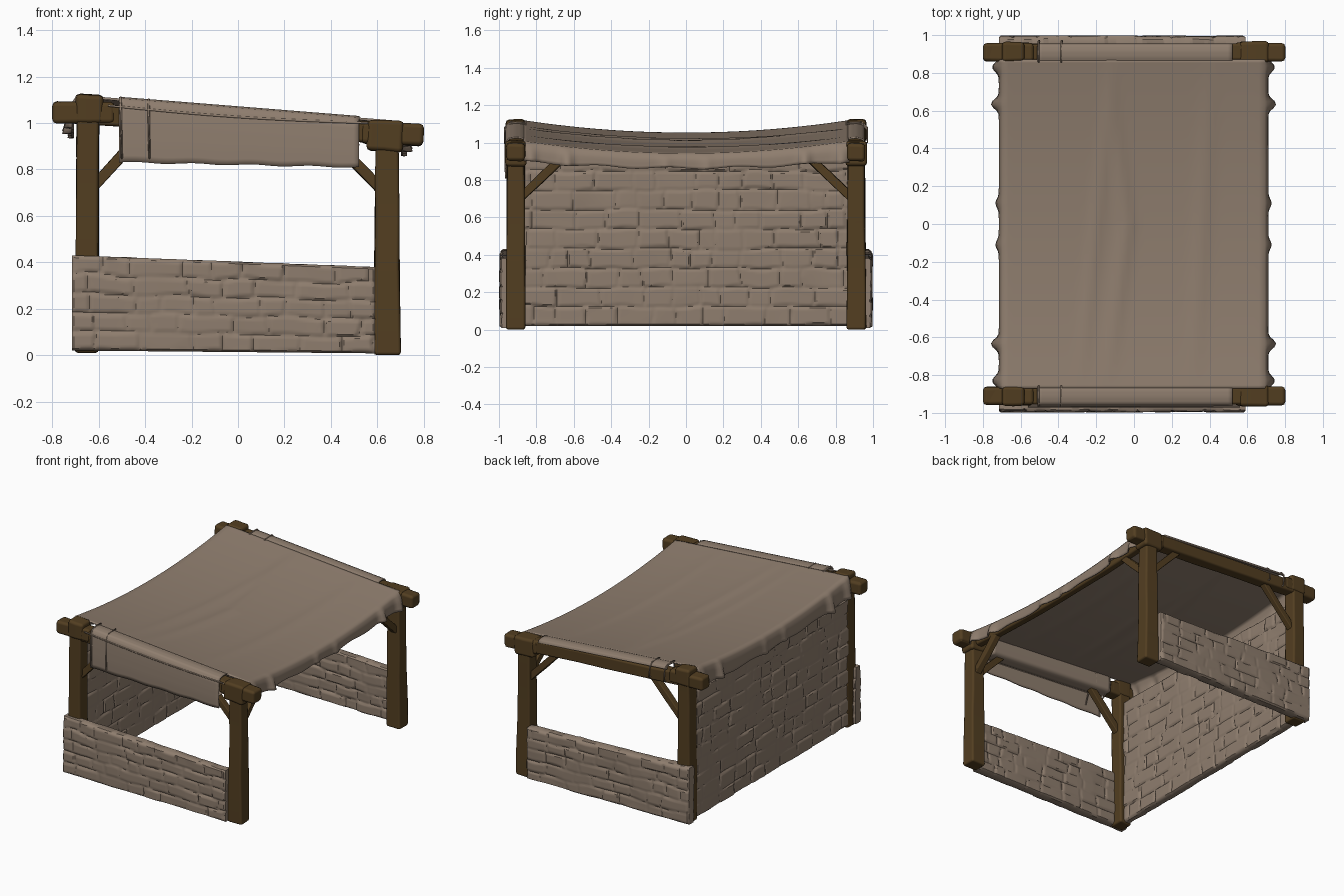
import bpy, bmesh, math, random
from mathutils import Vector, noise

if "Cube" in bpy.data.objects:
    bpy.data.objects.remove(bpy.data.objects["Cube"])

random.seed(4)

def material(name, rgb):
    m = bpy.data.materials.new(name)
    m.diffuse_color = (*rgb, 1)
    m.use_nodes = True
    m.node_tree.nodes["Principled BSDF"].inputs["Base Color"].default_value = m.diffuse_color
    return m

TAN = material("stone_and_canvas_tan", (0.275, 0.208, 0.157))
WOOD = material("dark_wood", (0.085, 0.048, 0.015))

def finish(name, bm, mat, bevel=0.0, thick=0.0):
    bmesh.ops.recalc_face_normals(bm, faces=bm.faces)
    me = bpy.data.meshes.new(name)
    bm.to_mesh(me)
    bm.free()
    me.materials.append(mat)
    me.shade_smooth()
    ob = bpy.data.objects.new(name, me)
    bpy.context.collection.objects.link(ob)
    if thick:
        s = ob.modifiers.new("thickness", 'SOLIDIFY')
        s.thickness, s.offset = thick, 0
    if bevel:
        b = ob.modifiers.new("soft_edges", 'BEVEL')
        b.width, b.segments, b.harden_normals = bevel, 2, True
        b.limit_method, b.angle_limit = 'ANGLE', math.radians(40)
    return ob

def bar(name, p, q, w, h, end=1.0, rings=6, sag=0.0, rough=0.003, bevel=0.014):
    """Hewn timber from p to q, scaled by `end` at its far end."""
    p, q = Vector(p), Vector(q)
    d = (q - p).normalized()
    ref = Vector((0, 1, 0)) if abs(d.z) > 0.95 else Vector((0, 0, 1))
    side = d.cross(ref).normalized()
    up = side.cross(d)
    bm = bmesh.new()
    loops = []
    for i in range(rings):
        t = i / (rings - 1)
        k = 0.5 * (1 + (end - 1) * t)
        c = p.lerp(q, t) - Vector((0, 0, sag * 4 * t * (1 - t)))
        j = lambda: random.uniform(-rough, rough)
        loops.append([bm.verts.new(c + side * (a * w * k + j()) + up * (b * h * k + j()))
                      for a, b in ((-1, -1), (1, -1), (1, 1), (-1, 1))])
    for a, b in zip(loops, loops[1:]):
        for i in range(4):
            bm.faces.new((a[i], a[(i + 1) % 4], b[(i + 1) % 4], b[i]))
    bm.faces.new(loops[0])
    bm.faces.new(loops[-1])
    return finish(name, bm, WOOD, bevel)

def stone_relief(length, rows, height, seed):
    """Depth of the worn stone surface at (u, v): stones of uneven size with shallow joints."""
    rnd = random.Random(seed)
    courses = []
    for r in range(rows):
        cuts = [-0.2]
        while cuts[-1] < length + 0.2:
            cuts.append(cuts[-1] + rnd.uniform(0.09, 0.24))
        courses.append((cuts, [rnd.uniform(0, 0.009) for _ in cuts]))
    def depth(u, v):
        n = noise.noise((u * 6, v * height * 6, seed))
        w = v * height + 0.018 * n
        uu = u + 0.018 * noise.noise((u * 9, v * height * 9, seed + 7))
        rh = height / rows
        r = min(max(int(w / rh), 0), rows - 1)
        cuts, lift = courses[r]
        i = max(k for k, c in enumerate(cuts) if c <= uu)
        right = cuts[i + 1] if i + 1 < len(cuts) else uu + 1
        edge = min(uu - cuts[i], right - uu, w - r * rh, (r + 1) * rh - w)
        joint = max(0, 1 - max(edge, 0) / 0.011)
        worn = 0.4 + 0.6 * max(0, min(1, 0.7 + 2 * noise.noise((u * 4, v * height * 5, seed + 3))))
        return (lift[i] * (1 - 0.5 * joint) + 0.012 * joint) * worn
    return depth

def stone_wall(name, place, length, height, rows, d0, d1, seed):
    """One closed wall; place(u, v, d) maps wall coordinates to space."""
    nu, nv = round(length / 0.0095), round(height / 0.0095)
    bm = bmesh.new()
    skins = []
    for d, sign in ((d0, 1), (d1, -1)):
        f = stone_relief(length, rows, height, seed + sign)
        skin = []
        for i in range(nu + 1):
            u = length * i / nu
            row = []
            for j in range(nv + 1):
                v = j / nv
                rim = 0.008 if i in (0, nu) or j in (0, nv) else 0
                lip = 0.007 * noise.noise((u * 14, seed, 0)) if j == nv else 0
                row.append(bm.verts.new(place(u, v + lip, d + sign * (f(u, v) + rim))))
            skin.append(row)
        for i in range(nu):
            for j in range(nv):
                bm.faces.new((skin[i][j], skin[i + 1][j], skin[i + 1][j + 1], skin[i][j + 1]))
        skins.append([skin[i][0] for i in range(nu)] + [skin[nu][j] for j in range(nv)]
                     + [skin[i][nv] for i in range(nu, 0, -1)] + [skin[0][j] for j in range(nv, 0, -1)])
    a, b = skins
    for i in range(len(a)):
        k = (i + 1) % len(a)
        bm.faces.new((a[i], a[k], b[k], b[i]))
    ob = finish(name, bm, TAN)
    ob.data.set_sharp_from_angle(angle=math.radians(40))

# Low side walls, sloping down toward the open side
def low_place(s):
    def place(u, v, d):
        t = u / 1.305
        z0, z1 = 0.02 - 0.012 * t, 0.43 - 0.05 * t
        return (-0.715 + u, s * d, z0 + (z1 - z0) * v)
    return place

for s, tag in ((-1, "front"), (1, "back")):
    stone_wall(tag + "_low_wall", low_place(s), 1.305, 0.4, 5, 0.915, 0.999, 20 + s * 5)

# Full-height wall on the left
stone_wall("left_tall_wall", lambda u, v, d: (d, u - 0.88, 0.02 + 0.93 * v), 1.76, 0.93, 9, -0.698, -0.628, 40)

# Timber frame, one set at each side
for s, tag in ((-1, "front"), (1, "back")):
    y = 0.91 * s
    bar(tag + "_left_post", (-0.652, y, 0.01), (-0.645, y, 1.07), 0.10, 0.10, 0.95)
    bar(tag + "_right_post", (0.642, y, 0), (0.642, y, 0.96), 0.116, 0.105, 0.82)
    bar(tag + "_top_beam", (-0.795, y, 1.05), (0.795, y, 0.945), 0.088, 0.09, 1.0, 9)
    # Chunky joints where beams cross posts
    bar(tag + "_left_joint", (-0.70, y, 1.063), (-0.58, y, 1.06), 0.108, 0.125, 0.95, 3, bevel=0.02)
    bar(tag + "_left_beam_end", (-0.80, y, 1.045), (-0.53, y, 1.045), 0.098, 0.092, 1.0, 3, bevel=0.02)
    bar(tag + "_right_joint", (0.555, y, 0.948), (0.712, y, 0.94), 0.11, 0.13, 1.05, 3, bevel=0.02)
    bar(tag + "_right_beam_end", (0.53, y, 0.96), (0.80, y, 0.948), 0.10, 0.096, 1.0, 3, bevel=0.02)
    # Diagonal braces reaching up into the beams
    bar(tag + "_left_brace", (-0.63, y, 0.72), (-0.36, y, 1.01), 0.045, 0.045, 1, 3, bevel=0.006)
    bar(tag + "_right_brace", (0.63, y, 0.70), (0.38, y, 0.955), 0.045, 0.045, 1, 3, bevel=0.006)
    bar(tag + "_side_brace", (0.645, 0.88 * s, 0.71), (0.645, 0.66 * s, 0.92), 0.045, 0.045, 1, 3, bevel=0.006)
bar("right_side_beam", (0.645, -0.9, 0.935), (0.645, 0.9, 0.935), 0.055, 0.05, 1, 9, sag=0.03)

# Canvas roof: sags between front and back, hangs over left and right edges
def roof_z(x, y):
    fold = 0.012 * math.exp(-((x + 0.04 + 0.12 * abs(y)) / 0.035) ** 2)
    fold += 0.009 * math.exp(-((x + 0.2 - 0.1 * y) / 0.03) ** 2)
    fold += 0.008 * math.exp(-((x - 0.36 - 0.05 * y) / 0.04) ** 2)
    return 1.06 - 0.08 * x - 0.066 * (1 - (y / 0.87) ** 2) + fold * (1 - (y / 0.87) ** 2)

def ruffle(y):
    return sum(a * math.exp(-((abs(y) - c) / 0.03) ** 2)
               for c, a in ((0.11, 0.018), (0.635, 0.042), (0.83, 0.035)))

def sheet(name, fn, nu, nv, thick=0.01):
    bm = bmesh.new()
    g = [[bm.verts.new(fn(i / nu, j / nv)) for j in range(nv + 1)] for i in range(nu + 1)]
    for i in range(nu):
        for j in range(nv):
            bm.faces.new((g[i][j], g[i + 1][j], g[i + 1][j + 1], g[i][j + 1]))
    return finish(name, bm, TAN, thick=thick)

def roof(u, v):
    y = -0.87 + 1.74 * v
    k = u * 60
    if 6 <= k <= 54:
        x = -0.695 + 1.385 * (k - 6) / 48
        return (x, y, roof_z(x, y))
    # Hanging edge, t runs from the fold to the hem
    s, t = (-1, (6 - k) / 6) if k < 6 else (1, (k - 54) / 6)
    x0 = -0.695 if s < 0 else 0.69
    drop = (0.11 if s < 0 else 0.076) + 0.03 * (y / 0.87) ** 2 + 0.006 * math.sin(17 * y)
    out = 0.016 * min(1, t * 2.5) + ruffle(y) * t
    return (x0 + s * out, y, roof_z(x0, y) - drop * t ** 1.1)

sheet("canvas_roof", roof, 60, 110)

# Canvas strips over the beams: the front one wraps the beam and hangs as a valance
def strip(s, path):
    def fn(u, v):
        x = -0.512 + 1.034 * u
        k = v * (len(path) - 1)
        i = min(int(k), len(path) - 2)
        (y0, a), (y1, b) = path[i], path[i + 1]
        drop = a + (b - a) * (k - i)
        z = 1.065 - 0.08 * x + drop
        # Level the hem so it slopes less than the beam
        if y1 > 0.96:
            z += (0.06 * x + 0.003 * math.sin(x * 25)) * min(1, max(0, -drop - 0.03) / 0.22)
        return (x, s * (y0 + (y1 - y0) * (k - i)), z)
    return fn

front_path = [(0.955, -0.122), (0.86, -0.12), (0.857, -0.06), (0.86, -0.008), (0.88, 0.001), (0.915, 0.003),
              (0.948, -0.003), (0.962, -0.025), (0.965, -0.10), (0.966, -0.17), (0.964, -0.245)]
back_path = [(0.862, -0.006), (0.885, 0.001), (0.915, 0.002), (0.945, -0.006), (0.952, -0.022)]
sheet("front_valance", strip(-1, front_path), 40, 30, 0.008)
sheet("back_canvas_wrap", strip(1, back_path), 40, 12, 0.008)

# Thin cords tied round the beams and along the canvas edge
def cord(name, pts, cyclic=False):
    cu = bpy.data.curves.new(name, 'CURVE')
    cu.dimensions, cu.bevel_depth, cu.bevel_resolution = '3D', 0.005, 1
    sp = cu.splines.new('POLY')
    sp.points.add(len(pts) - 1)
    for p, c in zip(sp.points, pts):
        p.co = (*c, 1)
    sp.use_cyclic_u = cyclic
    cu.materials.append(TAN)
    bpy.context.collection.objects.link(bpy.data.objects.new(name, cu))

for s, tag in ((-1, "front"), (1, "back")):
    for i, x in enumerate((-0.505, -0.385)):
        top = 1.07 - 0.08 * x
        low = 0.85 if s < 0 else 1.0
        cord(f"{tag}_tie_cord_{i + 1}", [(x, s * 0.857, top), (x, s * 0.94, top), (x, s * 0.968, top - 0.03),
             (x + 0.004, s * 0.97, low), (x, s * 0.94, low + 0.1 * (s < 0)), (x, s * 0.857, top - 0.1)], True)
cord("front_edge_cord", [(-0.56 + 0.14 * i, -0.966, 1.075 - 0.075 * i / 8 - 0.012 * math.sin(i * math.pi / 8))
                         for i in range(9)])
